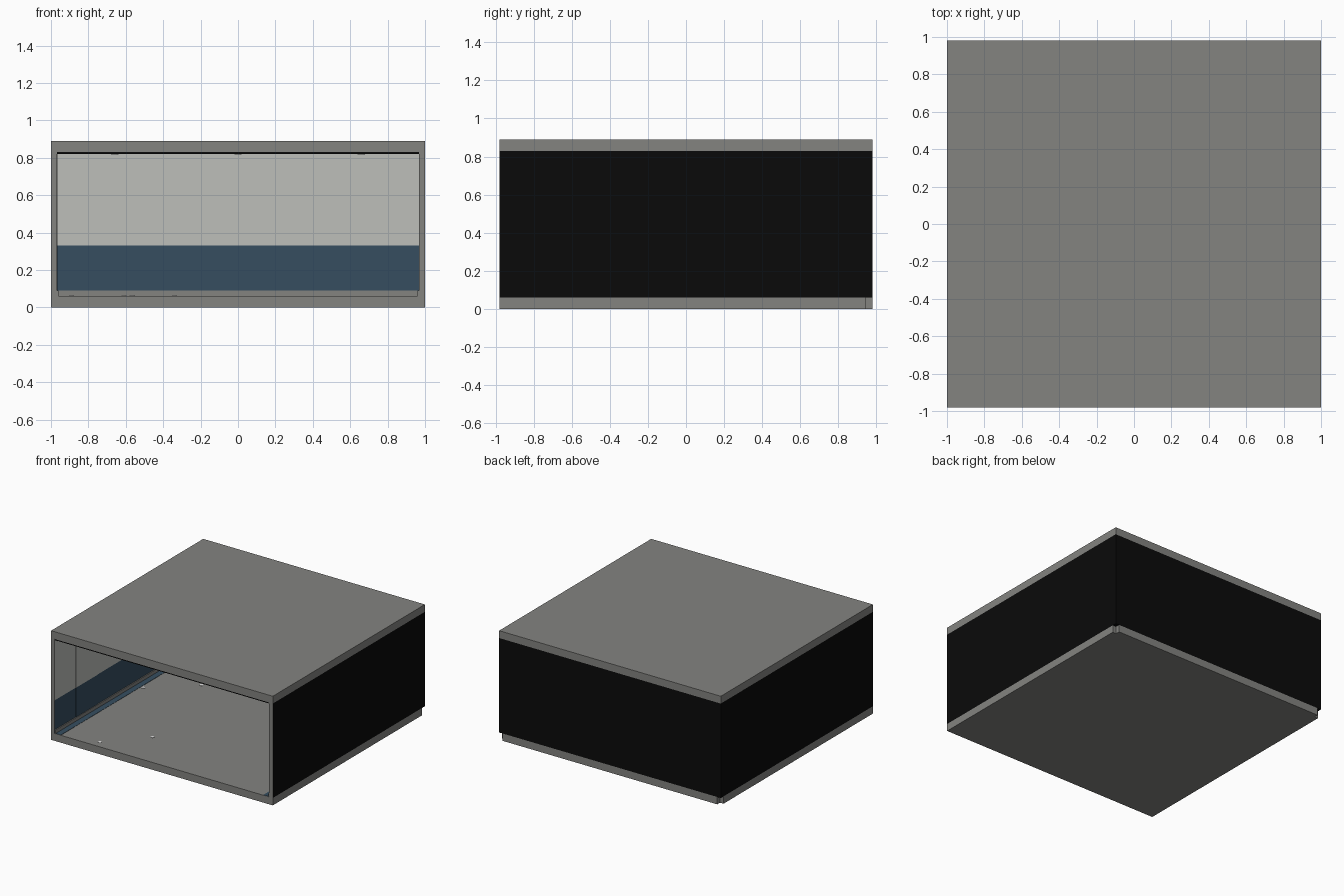
import bpy, bmesh

if "Cube" in bpy.data.objects:
    bpy.data.objects.remove(bpy.data.objects["Cube"])


def material(name, rgb):
    m = bpy.data.materials.new(name)
    m.diffuse_color = (*rgb, 1.0)
    m.use_nodes = True
    m.node_tree.nodes["Principled BSDF"].inputs["Base Color"].default_value = m.diffuse_color
    return m


GREY = material("concrete_grey", (0.227, 0.227, 0.216))
BLACK = material("outer_black", (0.003, 0.003, 0.003))
LIGHT = material("pale_wall", (0.509, 0.521, 0.491))
BLUE = material("dado_blue", (0.037, 0.076, 0.117))
WHITE = material("white", (0.9, 0.9, 0.9))


def box(name, lo, hi, mats, rule=None):
    """Axis-aligned box; rule maps a face normal to a material index."""
    bm = bmesh.new()
    bmesh.ops.create_cube(bm, size=1.0)
    for v in bm.verts:
        for i in range(3):
            v.co[i] = lo[i] if v.co[i] < 0 else hi[i]
    bm.normal_update()
    if rule:
        for f in bm.faces:
            f.material_index = rule(f.normal)
    return finish(name, bm, mats)


def finish(name, bm, mats):
    me = bpy.data.meshes.new(name)
    bm.to_mesh(me)
    bm.free()
    for m in mats:
        me.materials.append(m)
    ob = bpy.data.objects.new(name, me)
    bpy.context.collection.objects.link(ob)
    return ob


def disc(name, x, y, z0, z1, r, mat):
    bm = bmesh.new()
    bmesh.ops.create_cone(bm, cap_ends=True, segments=16, radius1=r, radius2=r, depth=z1 - z0)
    bmesh.ops.translate(bm, verts=bm.verts, vec=(x, y, (z0 + z1) / 2))
    return finish(name, bm, [mat])


X, Y, XI, YI = 1.0, 0.98, 0.968, 0.945     # outer and inner half sizes
Z0, ZD, Z1, Z2 = 0.06, 0.33, 0.83, 0.89    # floor, dado, ceiling, roof heights

# Floor slab with notched back corners, made as one extruded outline
bm = bmesh.new()
outline = [(-X, -Y), (X, -Y), (X, YI), (XI, YI), (XI, Y), (-XI, Y), (-XI, YI), (-X, YI)]
base = bm.faces.new([bm.verts.new((x, y, 0)) for x, y in outline])
top = bmesh.ops.extrude_face_region(bm, geom=[base])
bmesh.ops.translate(bm, vec=(0, 0, Z0),
                    verts=[g for g in top["geom"] if isinstance(g, bmesh.types.BMVert)])
bmesh.ops.recalc_face_normals(bm, faces=bm.faces)
finish("floor_slab", bm, [GREY])

# Roof slab
box("roof_slab", (-X, -Y, Z1), (X, Y, Z2), [GREY])

# Walls: blue dado below, pale above, black outside, grey front ends
for part, za, zb, inner in (("dado", Z0, ZD, BLUE), ("upper", ZD, Z1, LIGHT)):
    mats = [BLACK, inner, GREY]
    for side, s in (("left", -1), ("right", 1)):
        xs = sorted((s * XI, s * X))
        box(f"{side}_wall_{part}", (xs[0], -Y, za), (xs[1], Y, zb), mats,
            lambda n, s=s: 1 if n.x * s < -0.5 else (2 if n.y < -0.5 else 0))
    box(f"back_wall_{part}", (-XI, YI, za), (XI, Y, zb), mats,
        lambda n: 1 if n.y < -0.5 else 0)

# Skirting boards and blue floor border along the three walls
T, B = 0.008, 0.055
for side, s in (("left", -1), ("right", 1)):
    xs = sorted((s * XI, s * (XI - T)))
    box(f"{side}_skirting", (xs[0], -Y + 0.002, Z0), (xs[1], YI, 0.09), [GREY])
    xs = sorted((s * (XI - T), s * (XI - B)))
    box(f"{side}_floor_border", (xs[0], -Y + 0.002, Z0), (xs[1], YI - T, Z0 + 0.002), [BLUE])
box("back_skirting", (-XI + T, YI - T, Z0), (XI - T, YI, 0.09), [GREY])
box("back_floor_border", (-XI + B, YI - B, Z0), (XI - B, YI - T, Z0 + 0.002), [BLUE])

# Narrow wall panel near the front of the left wall
for part, za, zb, m in (("dado", 0.09, ZD, BLUE), ("upper", ZD, Z1 - 0.01, LIGHT)):
    box(f"left_panel_{part}", (-XI, -0.71, za), (-XI + 0.003, -0.43, zb), [m])

# Dark ceiling lining with a grid of small lights
box("ceiling_lining", (-XI, -Y + 0.002, Z1 - 0.009), (XI, YI, Z1), [BLACK])
for x in (-0.66, 0, 0.66):
    for y in (-0.66, 0, 0.66):
        disc("ceiling_light", x, y, Z1 - 0.013, Z1 - 0.009, 0.02, LIGHT)

# Small white floor studs
for x, y in ((-0.89, 0.05), (-0.565, 0.335), (-0.61, -0.91), (-0.34, -0.615)):
    disc("floor_stud", x, y, Z0, Z0 + 0.003, 0.014, WHITE)
